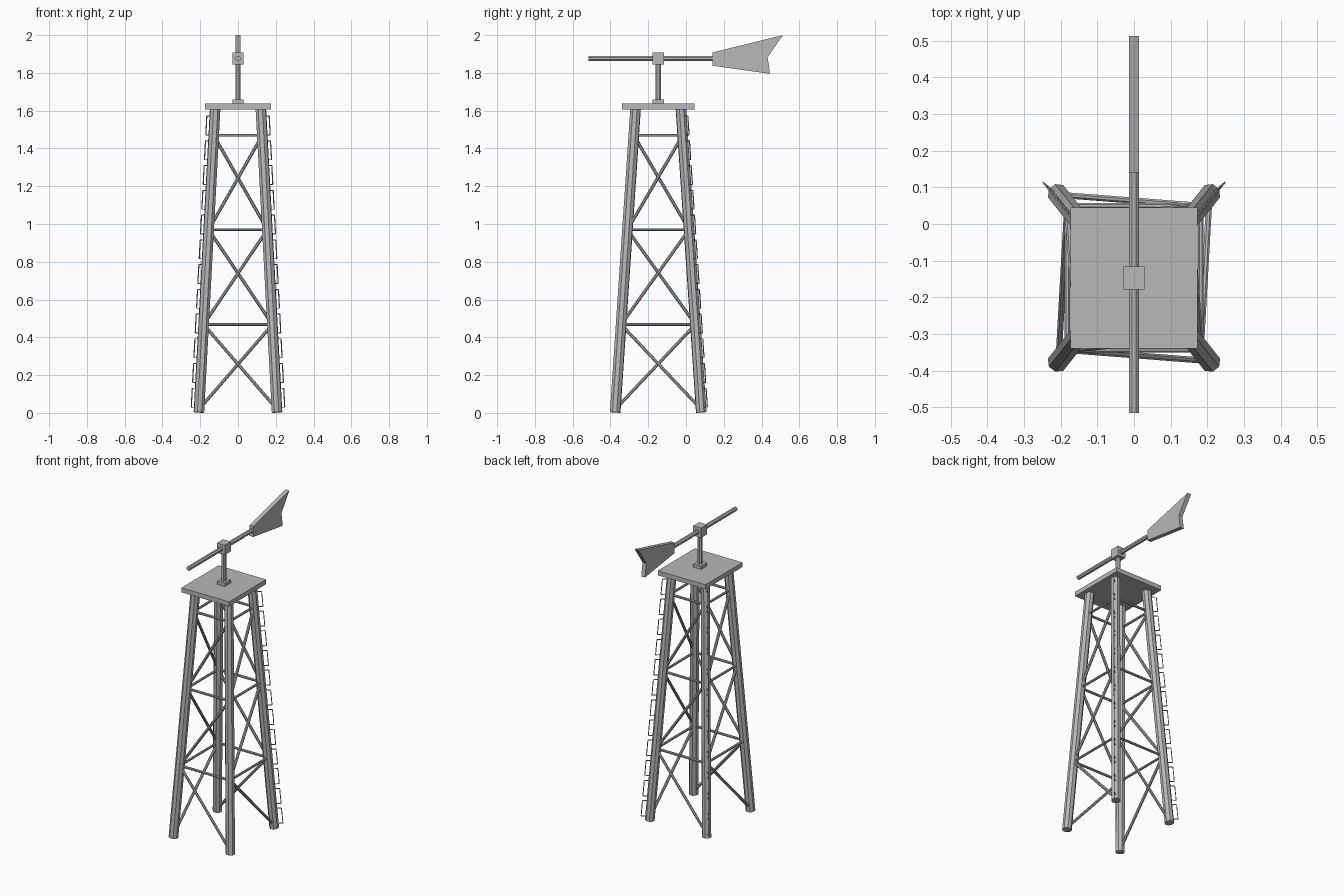
import bpy, bmesh, math
from mathutils import Vector, Matrix

if "Cube" in bpy.data.objects:
    bpy.data.objects.remove(bpy.data.objects["Cube"], do_unlink=True)

GREY = (0.48, 0.48, 0.48, 1)
steel = bpy.data.materials.new("grey_steel")
steel.use_nodes = True
steel.diffuse_color = GREY
steel.node_tree.nodes["Principled BSDF"].inputs["Base Color"].default_value = GREY

CY = -0.147        # tower axis in y
TOP = 1.61         # underside of the platform
ROD_Z = 1.877      # height of the vane rod
CORNERS = [(-1, -1), (1, -1), (1, 1), (-1, 1)]


def finish(name, bm):
    bmesh.ops.recalc_face_normals(bm, faces=bm.faces)
    mesh = bpy.data.meshes.new(name)
    bm.to_mesh(mesh)
    bm.free()
    mesh.materials.append(steel)
    obj = bpy.data.objects.new(name, mesh)
    bpy.context.collection.objects.link(obj)
    return obj


def add_bar(bm, a, b, radius, sides=8):
    a, b = Vector(a), Vector(b)
    d = b - a
    turn = d.to_track_quat('Z', 'Y').to_matrix().to_4x4()
    spin = Matrix.Rotation(math.pi / sides, 4, 'Z')
    bmesh.ops.create_cone(bm, cap_ends=True, segments=sides, radius1=radius,
                          radius2=radius, depth=d.length,
                          matrix=Matrix.Translation((a + b) / 2) @ turn @ spin)


def bar(name, a, b, radius):
    bm = bmesh.new()
    add_bar(bm, a, b, radius)
    return finish(name, bm)


def box(name, centre, size):
    bm = bmesh.new()
    bmesh.ops.create_cube(bm, size=1, matrix=Matrix.Translation(centre) @ Matrix.Diagonal((*size, 1)))
    return finish(name, bm)


def leg_point(corner, z):
    # centre line of a leg, leaning inwards with height
    t = z / TOP
    sx, sy = CORNERS[corner % 4]
    return Vector((sx * (0.207 - 0.086 * t), CY + sy * (0.228 - 0.108 * t), z))


# Legs
for i, name in enumerate(["front_right", "front_left", "back_left", "back_right"]):
    bar(name + "_leg", leg_point(i, 0.003), leg_point(i, TOP), 0.029)

# Horizontal ties and one diagonal per bay on each side
levels = [0.02, 0.468, 0.97, 1.47]
ties, braces = bmesh.new(), bmesh.new()
for i in range(4):
    for z in levels[1:]:
        add_bar(ties, leg_point(i, z), leg_point(i + 1, z), 0.008)
    for bay in range(3):
        low, high = (i + 1, i) if bay == 0 else (i, i + 1)
        add_bar(braces, leg_point(low, levels[bay]), leg_point(high, levels[bay + 1]), 0.009)
finish("horizontal_ties", ties)
finish("diagonal_braces", braces)

# Staple-shaped climbing steps on the outside of both back legs
for corner, name in [(2, "left_climbing_steps"), (3, "right_climbing_steps")]:
    bm = bmesh.new()
    out = Vector((CORNERS[corner][0] * 0.042, 0.034, 0))
    for k in range(12):
        z = 0.03 + k * 0.131
        p, q = leg_point(corner, z), leg_point(corner, z + 0.1)
        for a, b in [(p, p + out), (p + out, q + out), (q + out, q)]:
            add_bar(bm, a, b, 0.003, 4)
    finish(name, bm)

# Platform, post and head
box("platform", (0, CY, 1.622), (0.347, 0.385, 0.03))
box("post_base", (0, CY, 1.647), (0.058, 0.062, 0.024))
bar("post", (0, CY, 1.64), (0, CY, 1.86), 0.0152)
box("head_block", (0, CY, ROD_Z), (0.058, 0.063, 0.064))
bar("vane_rod", (0, -0.515, ROD_Z - 0.001), (0, 0.16, ROD_Z - 0.001), 0.0145)

# Notched tail vane, extruded across x
bm = bmesh.new()
outline = [(0.14, 1.908), (0.513, 2.0), (0.432, 1.882), (0.445, 1.795), (0.14, 1.838)]
face = bm.faces.new([bm.verts.new((-0.014, y, z)) for y, z in outline])
side = bmesh.ops.extrude_face_region(bm, geom=[face])
bmesh.ops.translate(bm, vec=(0.028, 0, 0),
                    verts=[v for v in side["geom"] if isinstance(v, bmesh.types.BMVert)])
finish("tail_vane", bm)
